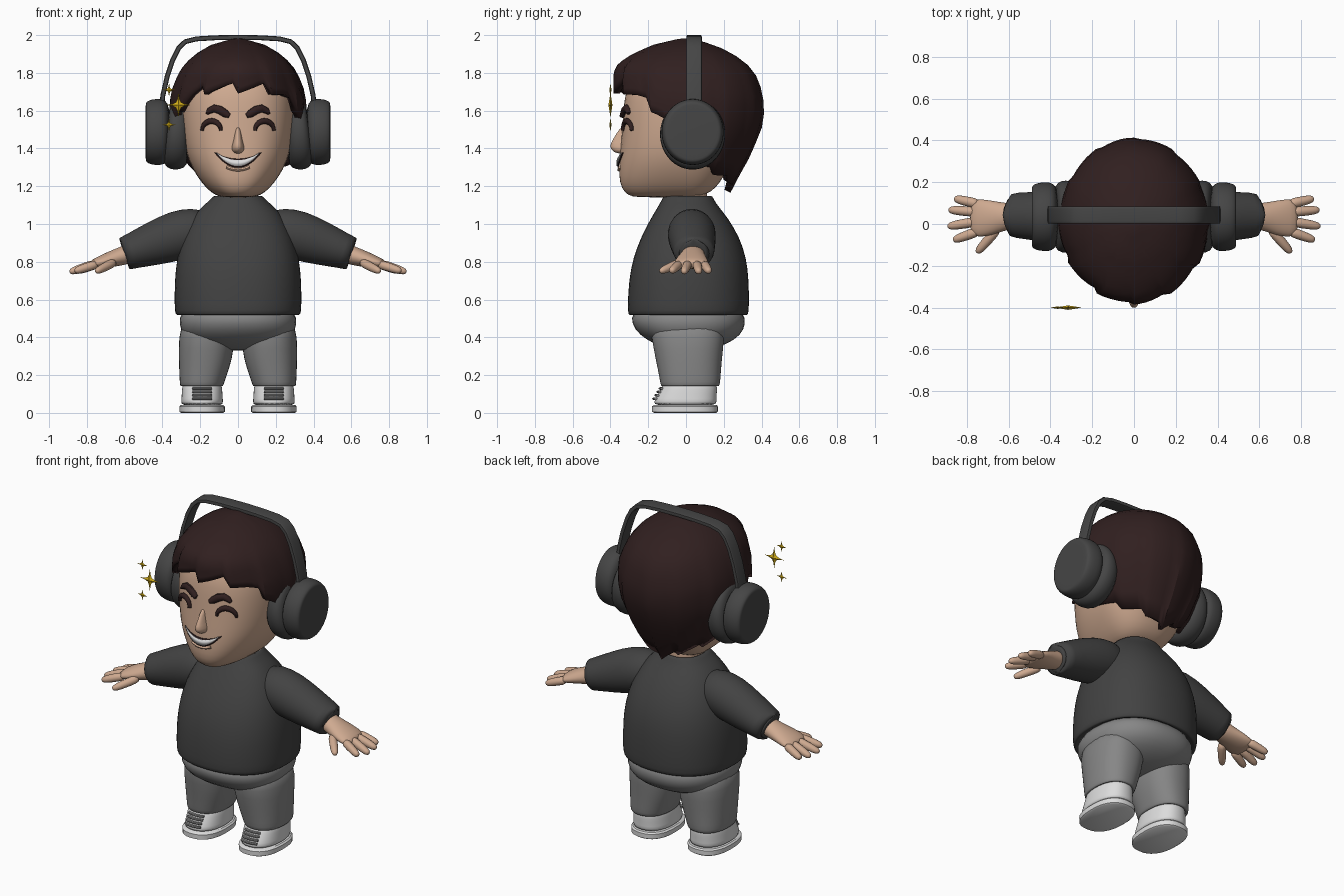
import bpy, bmesh, math
from math import pi, sin, cos
from mathutils import Vector

if "Cube" in bpy.data.objects:
    bpy.data.objects.remove(bpy.data.objects["Cube"])


def material(name, r, g, b):
    m = bpy.data.materials.new(name)
    m.use_nodes = True
    m.diffuse_color = (r, g, b, 1)
    bsdf = m.node_tree.nodes["Principled BSDF"]
    bsdf.inputs["Base Color"].default_value = (r, g, b, 1)
    bsdf.inputs["Roughness"].default_value = 0.8
    return m


SKIN = material("skin", .62, .40, .28)
HAIR = material("dark brown hair", .03, .014, .014)
SWEATER = material("charcoal fabric", .055, .055, .055)
PHONES = material("headphone grey", .06, .06, .06)
TROUSERS = material("mid grey fabric", .24, .24, .24)
WHITE = material("white", .72, .72, .72)
LACE = material("lace grey", .28, .28, .28)
GOLD = material("gold", .65, .42, .01)


def finish(name, bm, mat, mirror=False, subsurf=0, angle=40):
    bmesh.ops.recalc_face_normals(bm, faces=bm.faces)
    me = bpy.data.meshes.new(name)
    bm.to_mesh(me)
    bm.free()
    me.materials.append(mat)
    ob = bpy.data.objects.new(name, me)
    bpy.context.collection.objects.link(ob)
    bpy.ops.object.select_all(action='DESELECT')
    ob.select_set(True)
    bpy.context.view_layer.objects.active = ob
    if subsurf:
        bpy.ops.object.shade_smooth()
        ob.modifiers.new("smooth", 'SUBSURF').levels = subsurf
        ob.modifiers["smooth"].render_levels = subsurf
    else:
        bpy.ops.object.shade_smooth_by_angle(angle=math.radians(angle))
    if mirror:
        ob.modifiers.new("mirror", 'MIRROR').use_mirror_merge = False
    return ob


def loft(name, rings, mat, **kw):
    """Skin a list of equal point rings and cap both ends."""
    bm = bmesh.new()
    rows = [[bm.verts.new(p) for p in r] for r in rings]
    n = len(rows[0])
    for a, b in zip(rows, rows[1:]):
        for i in range(n):
            bm.faces.new((a[i], a[(i + 1) % n], b[(i + 1) % n], b[i]))
    bm.faces.new(rows[0])
    bm.faces.new(rows[-1])
    return finish(name, bm, mat, **kw)


def power(v, e):
    return math.copysign(abs(v) ** (2 / e), v)


def ring(z, rx, front, back, cx=0, cy=0, e=2.3, n=28):
    """Level ring with separate front and back depth."""
    pts = []
    for i in range(n):
        c, s = power(cos(2 * pi * i / n), e), power(sin(2 * pi * i / n), e)
        pts.append(Vector((cx + rx * c, cy + s * ((back - cy) if s > 0 else (cy - front)), z)))
    return pts


def stack(name, rows, mat, cx=0, cy=0, e=2.3, n=28, **kw):
    return loft(name, [ring(*r[:4], r[4] if len(r) > 4 else cx, cy, e, n) for r in rows], mat, **kw)


def tube(name, path, mat, e=2, n=16, **kw):
    """Sweep along (x, y, z, depth radius, height radius)."""
    ctr = [Vector(p[:3]) for p in path]
    rings = []
    for k, p in enumerate(path):
        t = (ctr[min(k + 1, len(ctr) - 1)] - ctr[max(k - 1, 0)]).normalized()
        v = Vector((0, 0, 1)).cross(t).normalized()
        u = t.cross(v)
        rings.append([ctr[k] + v * p[3] * power(cos(2 * pi * i / n), e)
                      + u * p[4] * power(sin(2 * pi * i / n), e) for i in range(n)])
    return loft(name, rings, mat, **kw)


def lerp(table, x):
    """Interpolate rows keyed by their first value."""
    for a, b in zip(table, table[1:]):
        if x <= b[0]:
            f = max(0, (x - a[0]) / (b[0] - a[0]))
            return [p + (q - p) * f for p, q in zip(a[1:], b[1:])]
    return list(table[-1][1:])


# Head, neck and nose
HEAD = [(1.14, .07, -.26, .02), (1.15, .12, -.31, .1), (1.19, .17, -.345, .16), (1.25, .217, -.357, .2),
        (1.33, .262, -.355, .24), (1.42, .287, -.347, .27), (1.55, .3, -.337, .3),
        (1.65, .3, -.33, .32), (1.75, .29, -.31, .32), (1.88, .2, -.2, .2)]
stack("head", HEAD, SKIN, e=2.4, subsurf=1)
stack("neck", [(1.06, .11, -.09, .11), (1.13, .105, -.085, .11), (1.24, .11, -.09, .12)], SKIN, subsurf=1)
stack("nose", [(1.372, .015, -.365, -.3), (1.385, .036, -.39, -.3), (1.41, .036, -.412, -.3),
               (1.45, .022, -.388, -.3), (1.52, .012, -.345, -.3)], SKIN, cy=-.325, e=2, n=12, subsurf=1)


def face_y(x, z):
    rx, front, back = lerp(HEAD, z)
    return front * (1 - min(abs(x) / rx, 1) ** 2.4) ** (1 / 2.4)


# Closed eyes and eyebrows
eye = [(.14 + .05 * cos(a), 1.495 + .05 * sin(a)) for a in [pi * k / 10 for k in range(10, -1, -1)]]
tube("closed_eye", [(x, face_y(x, z), z, .014, .008 + .008 * sin(pi * k / 10))
                    for k, (x, z) in enumerate(eye)], HAIR, n=10, mirror=True)
brow = [(.045, 1.572, .012), (.065, 1.583, .021), (.095, 1.603, .023), (.125, 1.612, .021),
        (.15, 1.6, .017), (.163, 1.585, .008)]
tube("eyebrow", [(x, face_y(x, z), z, .018, r) for x, z, r in brow], HAIR, n=10, mirror=True)


# Smiling mouth
def smile(name, half, low, high, lift, mat):
    bm = bmesh.new()
    rows = []
    for i in range(25):
        x = half * (i / 12 - 1)
        f = (x / half) ** 2
        zs = [low + (1.376 - low) * f, high + (1.378 - high) * f]
        rows.append([bm.verts.new((x, face_y(x, z) - lift, z)) for z in zs])
    for a, b in zip(rows, rows[1:]):
        bm.faces.new((a[0], b[0], b[1], a[1]))
    ob = finish(name, bm, mat)
    ob.modifiers.new("thickness", 'SOLIDIFY').thickness = .006
    ob.modifiers["thickness"].offset = 0


smile("mouth", .122, 1.298, 1.345, .005, HAIR)
smile("teeth", .113, 1.306, 1.338, .01, WHITE)
tube("lower_lip", [(x, face_y(x, 1.29) + .004, 1.287 + x * x * 4, .012, .009)
                   for x in [k * .015 for k in range(-4, 5)]], SKIN, n=10)

# Hair: a cap running from the crown to a ragged hairline
SHELL = [(1.17, .17, -.3, .235), (1.27, .25, -.33, .29), (1.35, .3, -.34, .335), (1.5, .35, -.36, .4),
         (1.6, .365, -.37, .415), (1.7, .355, -.385, .405), (1.8, .315, -.385, .365), (1.85, .28, -.36, .32),
         (1.9, .225, -.285, .25), (1.95, .14, -.17, .15), (1.98, .03, -.04, .03)]
HEM = [(0, 1.69), (.5, 1.69), (.8, 1.65), (1.1, 1.58), (1.35, 1.5), (1.55, 1.32), (2.2, 1.25),
       (2.7, 1.21), (pi, 1.165)]
bm = bmesh.new()
crown = bm.verts.new((0, 0, 1.983))
N, M = 72, 14
cols = []
for i in range(N):
    a = 2 * pi * i / N
    around = min(a, 2 * pi - a)
    ragged = (i % 6) / 5 * (.055 if around < 1.3 else .03)
    hem = lerp(HEM, around)[0] + ragged
    col = []
    for j in range(M):
        f = (j / (M - 1)) ** 1.5
        z = 1.98 + (hem - 1.98) * f
        rx, front, back = lerp(SHELL, z)
        k = 1 - .035 * f * (i % 6) / 5
        c = cos(a)
        col.append(bm.verts.new((k * rx * sin(a), k * (-c * back if c < 0 else c * front), z)))
    cols.append(col)
for i in range(N):
    a, b = cols[i], cols[(i + 1) % N]
    bm.faces.new((crown, a[0], b[0]))
    for j in range(M - 1):
        bm.faces.new((a[j], a[j + 1], b[j + 1], b[j]))
hair = finish("hair", bm, HAIR, angle=25)
hair.modifiers.new("thickness", 'SOLIDIFY').thickness = .035

# Headphones
tube("ear_pad", [(.26, .035, 1.475, .14, .15), (.285, .035, 1.475, .165, .18), (.325, .035, 1.475, .177, .192),
                 (.365, .035, 1.477, .168, .183), (.385, .035, 1.48, .13, .14)],
     PHONES, n=32, mirror=True, subsurf=1)
tube("ear_cup", [(.36, .035, 1.487, .13, .14), (.385, .035, 1.487, .155, .165), (.4, .035, 1.487, .166, .176),
                 (.45, .035, 1.487, .165, .176), (.48, .035, 1.487, .155, .165), (.488, .035, 1.487, .143, .153),
                 (.489, .035, 1.487, .135, .145)], PHONES, n=32, mirror=True, subsurf=1)
half = [(.405, 1.6), (.398, 1.68), (.375, 1.78), (.345, 1.87), (.315, 1.93), (.28, 1.965), (.22, 1.98), (.12, 1.986)]
band = half + [(0, 1.988)] + [(-x, z) for x, z in reversed(half)]
tube("headband", [(x, .043, z, .041, .013) for x, z in band], PHONES, e=6, angle=50)

# Sweater
stack("sweater", [(.55, .29, -.27, .29), (.515, .318, -.295, .318), (.52, .334, -.308, .332),
                  (.56, .338, -.311, .336), (.7, .338, -.305, .335), (.82, .325, -.282, .322),
                  (.93, .296, -.24, .285), (1.03, .245, -.187, .225), (1.09, .195, -.15, .175),
                  (1.125, .15, -.13, .15), (1.15, .13, -.118, .14), (1.15, .112, -.1, .125),
                  (1.12, .1, -.09, .11)], SWEATER, subsurf=1)
tube("sleeve", [(.14, .03, .98, .09, .09), (.22, .03, .965, .125, .125), (.32, .03, .94, .13, .135),
                (.45, .037, .895, .12, .117), (.57, .042, .853, .108, .092), (.6, .043, .843, .106, .09),
                (.606, .043, .841, .095, .08), (.585, .043, .848, .08, .066)],
     SWEATER, n=24, mirror=True, subsurf=1)

# Hands
tube("palm", [(.54, .04, .855, .06, .055), (.62, .036, .828, .066, .05), (.68, .03, .812, .085, .042),
              (.74, .028, .793, .094, .033), (.785, .03, .78, .085, .022)], SKIN, mirror=True, subsurf=1)
fingers = {"little": ((.74, .095, .79), (.86, .122, .748)), "ring": ((.75, .057, .792), (.887, .068, .745)),
           "middle": ((.75, .012, .792), (.892, -.012, .745)), "index": ((.74, -.033, .79), (.865, -.078, .75)),
           "thumb": ((.65, -.02, .8), (.752, -.138, .748))}
for finger, (base, tip) in fingers.items():
    a, b = Vector(base), Vector(tip)
    tube(finger + "_finger", [(*a.lerp(b, f), r, r) for f, r in
                              ((0, .026), (.4, .025), (.75, .023), (.93, .018), (1, .008))],
         SKIN, n=10, mirror=True, subsurf=1)

# Trousers
stack("trouser_seat", [(.57, .29, -.27, .29), (.5, .314, -.295, .317), (.44, .308, -.275, .312),
                       (.385, .27, -.21, .26), (.345, .17, -.12, .17), (.33, .06, -.06, .08)],
      TROUSERS, subsurf=1)
stack("trouser_leg", [(.5, .13, -.19, .2, .165), (.4, .15, -.185, .205, .165), (.28, .142, -.16, .19, .172),
                      (.18, .122, -.14, .183, .188), (.145, .116, -.135, .18, .192),
                      (.137, .108, -.125, .17, .192), (.16, .09, -.11, .15, .192)],
      TROUSERS, cy=.02, mirror=True, subsurf=1)

# Shoes
stack("shoe_sole", [(0, .112, -.168, .16), (.006, .12, -.18, .168), (.034, .121, -.181, .169),
                    (.042, .112, -.17, .162)], WHITE, cx=.19, e=2.4, n=36, mirror=True)
stack("shoe_upper", [(.035, .112, -.172, .162), (.06, .111, -.17, .162), (.09, .109, -.155, .163),
                     (.12, .107, -.138, .165), (.15, .104, -.124, .165), (.16, .09, -.11, .15)],
      WHITE, cx=.19, mirror=True, subsurf=1)
for k in range(4):
    z = .075 + k * .018
    tube("shoelace", [(.19 + d, -.17 + k * .011 + 4 * d * d, z, .009, .007)
                      for d in (-.05, -.03, 0, .03, .05)], LACE, n=8, mirror=True)

# Sparkles: four pointed stars with raised centres
for x, z, r in ((-.315, 1.63, .066), (-.365, 1.71, .036), (-.365, 1.525, .036)):
    bm = bmesh.new()
    rim = []
    for i in range(16):
        q = r * (1, .5, .3, .5)[i % 4]
        a = pi * i / 8
        if i % 2:
            a += (.22 if i % 4 == 3 else -.22)
        rim.append(bm.verts.new((x + q * cos(a), -.4, z + q * sin(a))))
    for y in (-.4 - r * .16, -.4 + r * .16):
        mid = bm.verts.new((x, y, z))
        for i in range(16):
            bm.faces.new((mid, rim[i], rim[(i + 1) % 16]))
    finish("sparkle", bm, GOLD, angle=10)
